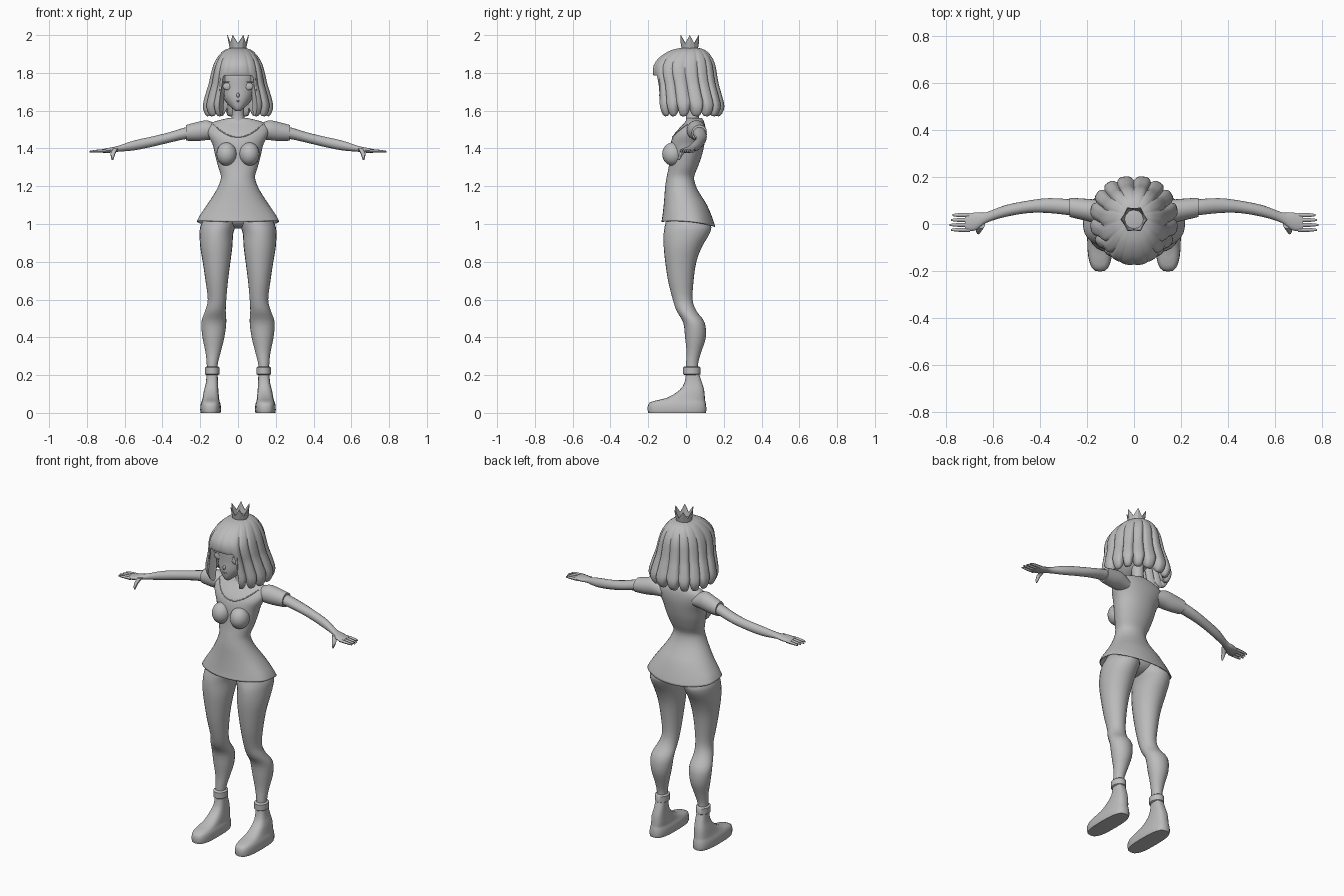
import bpy, bmesh, math
from mathutils import Vector

default = bpy.data.objects.get("Cube")
if default:
    bpy.data.objects.remove(default, do_unlink=True)

grey = bpy.data.materials.new("plain_grey")
grey.use_nodes = True
colour = (0.5, 0.5, 0.5, 1)
grey.diffuse_color = colour
grey.node_tree.nodes["Principled BSDF"].inputs["Base Color"].default_value = colour
smooth_parts = []


def finish(name, bm, mirror=False, thickness=0, smooth=True):
    """Turn a bmesh into a named object, optionally mirrored across x."""
    bmesh.ops.recalc_face_normals(bm, faces=bm.faces)
    mesh = bpy.data.meshes.new(name)
    bm.to_mesh(mesh)
    bm.free()
    mesh.materials.append(grey)
    obj = bpy.data.objects.new(name, mesh)
    bpy.context.collection.objects.link(obj)
    if thickness:
        solid = obj.modifiers.new("Thickness", 'SOLIDIFY')
        solid.thickness = thickness
        solid.offset = -1
    if mirror:
        obj.modifiers.new("Mirror", 'MIRROR').use_clip = False
    if smooth:
        smooth_parts.append(obj)
    return obj


def spline(rings, steps):
    """Pass a smooth curve through every ring of extents."""
    out = []
    for i in range(len(rings) - 1):
        quad = [rings[max(i - 1, 0)], rings[i], rings[i + 1], rings[min(i + 2, len(rings) - 1)]]
        for s in range(steps):
            t = s / steps
            out.append([b + 0.5 * t * (c - a + t * (2 * a - 5 * b + 4 * c - d + t * (3 * (b - c) + d - a)))
                        for a, b, c, d in zip(*quad)])
    return out + [list(rings[-1])]


def loft(name, rings, axis='z', power=1, sides=24, steps=3, shape=None, caps=(True, True), **options):
    """Skin rings given as (position, low a, high a, low b, high b)."""
    bm = bmesh.new()
    rows = []
    for pos, a0, a1, b0, b1 in spline(rings, steps):
        row = []
        for k in range(sides):
            angle = math.tau * k / sides
            s, c = math.sin(angle), -math.cos(angle)
            a = (a0 + a1) / 2 + (a1 - a0) / 2 * math.copysign(abs(s) ** power, s)
            b = (b0 + b1) / 2 + (b1 - b0) / 2 * math.copysign(abs(c) ** power, c)
            co = Vector((a, b, pos)) if axis == 'z' else Vector((pos, a, b))
            row.append(bm.verts.new(shape(co, angle) if shape else co))
        rows.append(row)
    for low, high in zip(rows, rows[1:]):
        for k in range(sides):
            n = (k + 1) % sides
            bm.faces.new((low[k], low[n], high[n], high[k]))
    for row, wanted in zip((rows[0], rows[-1]), caps):
        if wanted:
            bm.faces.new(row)
    return finish(name, bm, **options)


def even(rings):
    """Expand (z, half width, front, back) to symmetric ring extents."""
    return [(z, -w, w, front, back) for z, w, front, back in rings]


def ellipsoid(name, centre, radii, **options):
    bm = bmesh.new()
    bmesh.ops.create_uvsphere(bm, u_segments=20, v_segments=12, radius=1)
    bmesh.ops.scale(bm, vec=radii, verts=bm.verts)
    bmesh.ops.translate(bm, vec=centre, verts=bm.verts)
    return finish(name, bm, **options)


# Legs, ankle bands and shoes
loft("legs", [(1.08, 0, .15, -.09, .07), (1.0, .01, .195, -.11, .13), (.95, .025, .203, -.118, .125),
              (.88, .03, .2, -.118, .085), (.8, .04, .187, -.11, .055), (.7, .053, .172, -.095, .04),
              (.6, .062, .16, -.07, .035), (.54, .065, .174, -.05, .055), (.48, .062, .194, -.015, .098),
              (.4, .072, .188, -.005, .105), (.32, .092, .172, .003, .08), (.25, .108, .165, 0, .063),
              (.15, .108, .165, 0, .07)], mirror=True)
loft("ankle_bands", [(.2, .105, .168, -.008, .07), (.205, .098, .175, -.015, .076),
                     (.24, .098, .175, -.015, .076), (.246, .105, .168, -.008, .07)], steps=1, mirror=True)
loft("shoes", [(0, .093, .197, -.2, .105), (.015, .09, .2, -.203, .108), (.045, .092, .198, -.2, .106),
               (.062, .098, .192, -.175, .102), (.08, .1, .187, -.1, .1), (.12, .104, .18, -.035, .096),
               (.16, .106, .17, -.008, .085), (.21, .108, .166, 0, .068)],
     power=.7, steps=2, mirror=True)
ellipsoid("pelvis", (0, .01, 1.03), (.15, .085, .055))


# Dress with a wavy hem that dips at the back
def hem(co, angle):
    weight = max(0, (1.12 - co.z) / .12)
    co.z += weight * (.3 * co.x * co.x - .09 * co.y)
    return co * 1 if weight == 0 else Vector((co.x * (1 + .02 * weight * math.cos(6 * angle)), co.y, co.z))


dress = loft("dress", even([(1.0, .222, -.13, .155), (1.04, .203, -.124, .14), (1.1, .165, -.118, .112),
                            (1.15, .132, -.114, .08), (1.2, .104, -.11, .053), (1.25, .09, -.102, .043),
                            (1.3, .104, -.092, .062), (1.36, .12, -.085, .083), (1.42, .134, -.082, .097),
                            (1.47, .158, -.066, .104), (1.51, .163, -.033, .103), (1.54, .13, -.005, .096),
                            (1.56, .055, .005, .085)]),
             sides=36, shape=hem, caps=(False, True), power=.95, thickness=.005)
ellipsoid("bust", (.06, -.068, 1.37), (.054, .058, .062), mirror=True)
loft("neck", even([(1.52, .06, -.005, .085), (1.56, .036, 0, .07), (1.6, .032, -.002, .066),
                   (1.66, .034, -.01, .066)]))

# Raised edge of the neckline, laid on the chest
bpy.context.view_layer.update()
edge = []
for i in range(-8, 9):
    x = i / 8 * .13
    hit, where, _, _ = dress.ray_cast(Vector((x, -1, 1.46 + 4 * x * x)), Vector((0, 1, 0)))
    if hit:
        edge.append(where)
curve = bpy.data.curves.new("neckline", 'CURVE')
curve.dimensions = '3D'
curve.bevel_depth = .003
curve.bevel_resolution = 1
path = curve.splines.new('POLY')
path.points.add(len(edge) - 1)
for point, where in zip(path.points, edge):
    point.co = (*where, 1)
curve.materials.append(grey)
bpy.context.collection.objects.link(bpy.data.objects.new("neckline", curve))

# Sleeves, arms and hands
loft("sleeves", [(.1, .01, .09, 1.45, 1.52), (.16, .004, .103, 1.445, 1.548), (.21, .015, .108, 1.44, 1.541),
                 (.275, .03, .112, 1.441, 1.524)], axis='x', mirror=True)
loft("arms", [(.22, .03, .1, 1.45, 1.52), (.28, .038, .106, 1.449, 1.511), (.366, .047, .11, 1.43, 1.485),
              (.45, .047, .1, 1.41, 1.464), (.55, .03, .08, 1.39, 1.442), (.63, .005, .05, 1.383, 1.415),
              (.67, -.024, .05, 1.378, 1.406), (.7, -.031, .045, 1.376, 1.4), (.722, -.03, .042, 1.378, 1.395)],
     axis='x', sides=16, mirror=True)
for number, finger in enumerate(("index", "middle", "ring", "little")):
    y = -.025 + .021 * number
    tip = .787 - .006 * abs(number - 1)
    loft(finger + "_fingers", [(.7, y - .009, y + .009, 1.379, 1.396), (.75, y - .008, y + .008, 1.378, 1.393),
                               (tip, y - .004, y + .004, 1.379, 1.387)], axis='x', sides=8, mirror=True)
loft("thumbs", [(1.4, .635, .665, -.02, .015), (1.375, .648, .674, -.035, -.01),
                (1.355, .655, .673, -.043, -.024), (1.338, .66, .668, -.044, -.034)], sides=8, mirror=True)

# Head and face
head = loft("head", even([(1.597, .012, -.108, -.07), (1.61, .028, -.12, -.03), (1.635, .055, -.127, .03),
                          (1.67, .08, -.13, .07), (1.72, .095, -.127, .1), (1.8, .105, -.125, .12),
                          (1.87, .085, -.09, .1)]), power=.9)
bpy.context.view_layer.update()


def on_face(x, z):
    return head.ray_cast(Vector((x, -1, z)), Vector((0, 1, 0)))[1]


ellipsoid("eyes", on_face(.055, 1.729), (.025, .008, .02), mirror=True)
ellipsoid("upper_lids", on_face(.056, 1.751), (.03, .007, .004), mirror=True)
ellipsoid("nose", on_face(0, 1.682), (.008, .013, .012))
ellipsoid("mouth", on_face(0, 1.65), (.016, .004, .003))


# Bob of hair in rounded locks, cut short over the face
def locks(co, angle):
    groove = (1 - abs(math.sin(angle * 8))) ** 2
    low = min(1, max(0, (1.94 - co.z) / .2))
    from_front = min(angle, math.tau - angle)
    depth = 1 - (.02 + .07 * low) * groove
    z = co.z + .035 * groove * max(0, (1.68 - co.z) / .1)
    if from_front < math.radians(29):
        z = max(z, 1.787)
        depth = 1 - .02 * groove
    return Vector((co.x * depth, .01 + (co.y - .01) * depth, z))


loft("hair", even([(1.936, .015, .005, .045), (1.922, .07, -.075, .1), (1.885, .108, -.138, .137),
                   (1.84, .132, -.172, .157), (1.79, .146, -.175, .166), (1.74, .157, -.166, .175),
                   (1.68, .176, -.162, .192), (1.62, .188, -.16, .205), (1.575, .172, -.14, .185),
                   (1.58, .15, -.12, .155), (1.66, .138, -.115, .14), (1.78, .118, -.118, .13),
                   (1.87, .08, -.08, .1)]), sides=144, shape=locks, power=.9)

# Small pointed crown
bm = bmesh.new()
base, rim = [], []
for k in range(12):
    a = math.tau * k / 12
    radius, top = (.054, 2.0) if k % 2 == 0 else (.044, 1.957)
    base.append(bm.verts.new((.037 * math.cos(a), .02 + .037 * math.sin(a), 1.915)))
    rim.append(bm.verts.new((radius * math.cos(a), .02 + radius * math.sin(a), top)))
for k in range(12):
    n = (k + 1) % 12
    bm.faces.new((base[k], base[n], rim[n], rim[k]))
finish("crown", bm, thickness=.004, smooth=False)

# Smooth shading with sharp edges kept
bpy.ops.object.select_all(action='DESELECT')
for obj in smooth_parts:
    obj.select_set(True)
bpy.context.view_layer.objects.active = smooth_parts[0]
bpy.ops.object.shade_smooth_by_angle(angle=math.radians(45))
